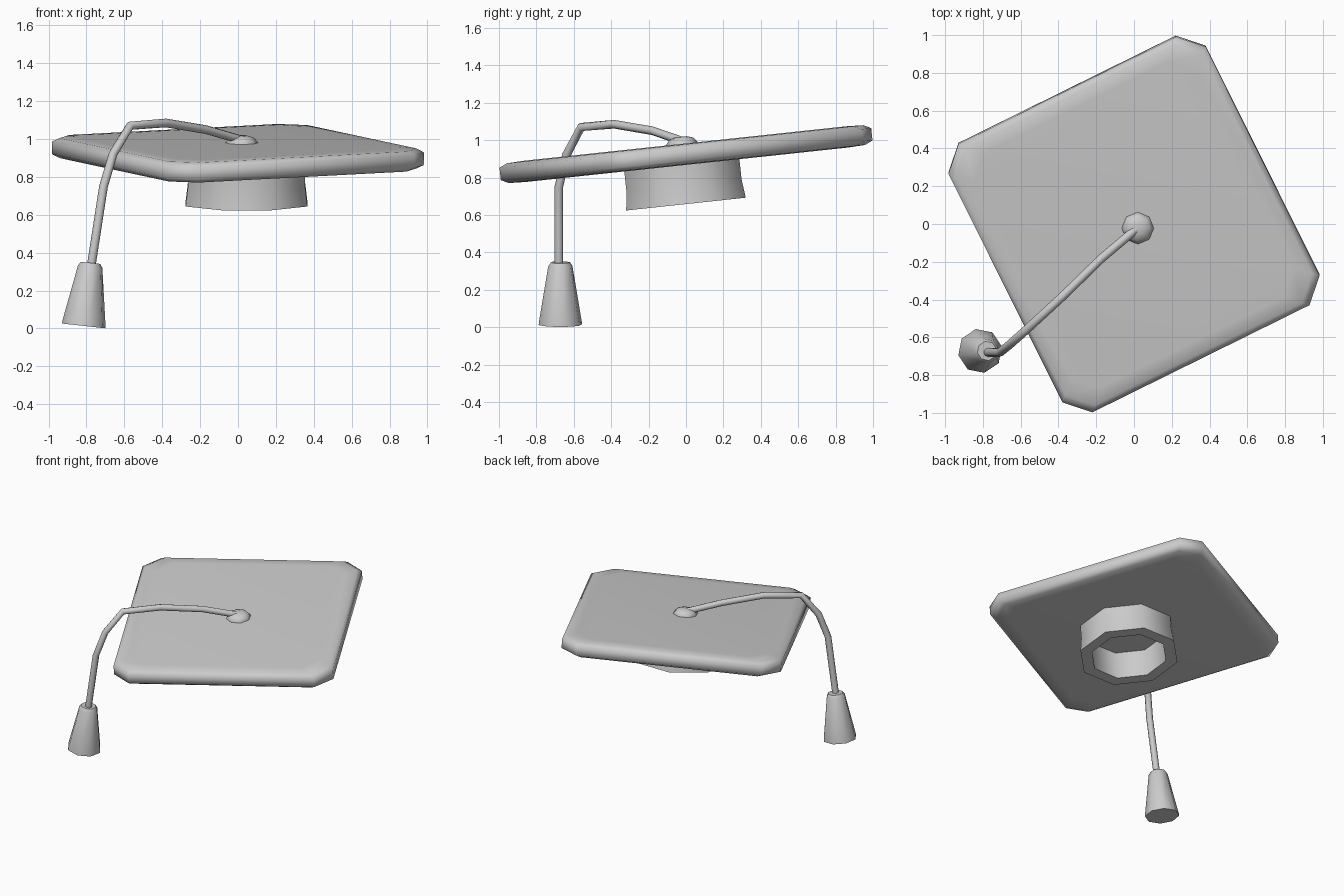
import bpy, bmesh
from math import radians, cos, sin, pi
from mathutils import Matrix, Vector

if "Cube" in bpy.data.objects:
    bpy.data.objects.remove(bpy.data.objects["Cube"])


def loft(name, rings, matrix, closed=False, angle=60):
    """Skin a stack of rings; cap the ends, or join last to first if closed."""
    bm = bmesh.new()
    loops = [[bm.verts.new(matrix @ Vector(p)) for p in r] for r in rings]
    n = len(loops[0])
    pairs = list(zip(loops, loops[1:]))
    if closed:
        pairs.append((loops[-1], loops[0]))
    else:
        bm.faces.new(loops[0])
        bm.faces.new(loops[-1])
    for a, b in pairs:
        for i in range(n):
            j = (i + 1) % n
            bm.faces.new((a[i], a[j], b[j], b[i]))
    bmesh.ops.recalc_face_normals(bm, faces=bm.faces)
    me = bpy.data.meshes.new(name)
    bm.to_mesh(me)
    bm.free()
    ob = bpy.data.objects.new(name, me)
    bpy.context.collection.objects.link(ob)
    bpy.ops.object.select_all(action='DESELECT')
    ob.select_set(True)
    bpy.context.view_layer.objects.active = ob
    bpy.ops.object.shade_smooth_by_angle(angle=radians(angle))
    return ob


def octagon(r, z, phase=0.0):
    return [(r * cos(phase + i * pi / 4), r * sin(phase + i * pi / 4), z)
            for i in range(8)]


def board_ring(inset, z):
    """Rectangle with cut corners."""
    u, v, c = 0.76 - inset, 0.797 - inset, 0.118
    return [(u, v - c, z), (u - c, v, z), (c - u, v, z), (-u, v - c, z),
            (-u, c - v, z), (c - u, -v, z), (u - c, -v, z), (u, c - v, z)]


tilt = Matrix.Rotation(radians(6.1), 4, 'X')

# Square board with softened rim
profile = [(0.10, -0.057), (0.03, -0.053), (0, -0.033),
           (0, 0.033), (0.03, 0.053), (0.10, 0.057)]
loft("board", [board_ring(d, z) for d, z in profile],
     Matrix.Translation((0, 0, 0.925)) @ tilt @ Matrix.Rotation(radians(26.4), 4, 'Z'))

# Hollow head band under the board
ph = pi / 8
loft("head_band", [octagon(0.335, 0.24, ph), octagon(0.335, 0.10, ph), octagon(0.348, 0, ph),
                   octagon(0.265, 0, ph), octagon(0.265, 0.24, ph)],
     Matrix.Translation((0.045, 0, 0.658)) @ tilt, closed=True, angle=50)

# Button on top
loft("button", [octagon(0.083, -0.03), octagon(0.085, 0.0),
                octagon(0.065, 0.025), octagon(0.03, 0.036)],
     Matrix.Translation((0.02, -0.022, 0.982)) @ tilt)

# Cord draped over the edge
path = [(0.02, -0.02, 0.995), (-0.17, -0.18, 1.05), (-0.38, -0.385, 1.085),
        (-0.57, -0.56, 1.07), (-0.66, -0.64, 0.92), (-0.71, -0.68, 0.75),
        (-0.775, -0.68, 0.33)]
pts = [Vector(p) for p in path]
rings = []
for i, p in enumerate(pts):
    t = (pts[min(i + 1, len(pts) - 1)] - pts[max(i - 1, 0)]).normalized()
    side = t.cross(Vector((1, -1, 0))).normalized()
    up = side.cross(t)
    rings.append([p + 0.023 * (side * x + up * y) for x, y, _ in octagon(1, 0)])
loft("cord", rings, Matrix.Identity(4))

# Tassel hanging at a slight lean
loft("tassel", [octagon(0.118, 0.0, 0.2), octagon(0.117, 0.015, 0.2),
                octagon(0.066, 0.315, 0.2), octagon(0.052, 0.335, 0.2)],
     Matrix.Translation((-0.815, -0.672, 0.0135)) @ Matrix.Rotation(radians(6.3), 4, 'Y'),
     angle=50)
